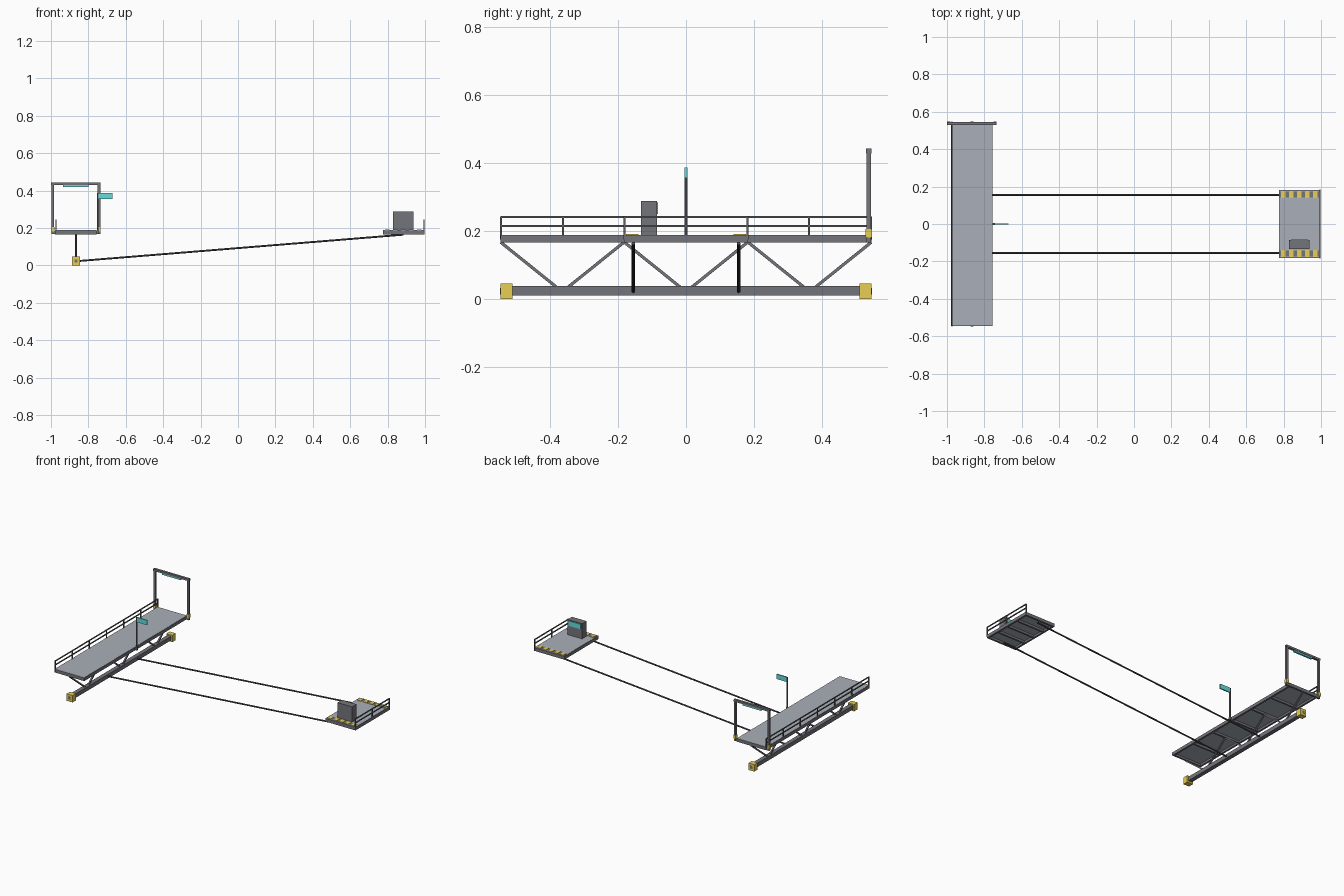
import bpy
from mathutils import Vector

cube = bpy.data.objects.get("Cube")
if cube:
    bpy.data.objects.remove(cube, do_unlink=True)


def material(name, r, g, b):
    m = bpy.data.materials.new(name)
    m.use_nodes = True
    m.diffuse_color = (r, g, b, 1)
    bsdf = next(n for n in m.node_tree.nodes if n.type == 'BSDF_PRINCIPLED')
    bsdf.inputs["Base Color"].default_value = (r, g, b, 1)
    return m


DECK = material("deck grey", 0.40, 0.43, 0.48)
STEEL = material("steel grey", 0.175, 0.175, 0.20)
RAIL = material("rail grey", 0.12, 0.12, 0.13)
CABLE = material("cable grey", 0.08, 0.08, 0.085)
YELLOW = material("safety yellow", 0.80, 0.62, 0.09)
TEAL = material("signal teal", 0.13, 0.72, 0.72)


def box(name, mat, x, y, z):
    """Box spanning the given (low, high) ranges."""
    bpy.ops.mesh.primitive_cube_add(size=1)
    ob = bpy.context.object
    ob.name = name
    ob.data.materials.append(mat)
    for v in ob.data.vertices:
        v.co = [lo + (c + 0.5) * (hi - lo) for c, (lo, hi) in zip(v.co, (x, y, z))]


def bar(name, mat, a, b, width):
    """Square bar between two points."""
    a, b = Vector(a), Vector(b)
    bpy.ops.mesh.primitive_cube_add(size=1, location=(a + b) / 2)
    ob = bpy.context.object
    ob.name = name
    ob.data.materials.append(mat)
    ob.rotation_euler = (b - a).to_track_quat('Z', 'Y').to_euler()
    ob.scale = (width, width, (b - a).length)


def rod(name, mat, a, b, radius):
    """Round rod between two points."""
    a, b = Vector(a), Vector(b)
    bpy.ops.mesh.primitive_cylinder_add(vertices=10, radius=radius,
                                        depth=(b - a).length, location=(a + b) / 2)
    ob = bpy.context.object
    ob.name = name
    ob.data.materials.append(mat)
    ob.rotation_euler = (b - a).to_track_quat('Z', 'Y').to_euler()
    bpy.ops.object.shade_smooth_by_angle()


def platform(name, x0, x1, half, ribs):
    """Deck plate on a steel frame with cross ribs underneath."""
    low, mid, top = 0.166, 0.18, 0.188
    box(name + "_plate", DECK, (x0 + 0.002, x1 - 0.002), (-half + 0.002, half - 0.002), (mid, top))
    t = 0.012
    for side, x in (("right", x0), ("left", x1 - t)):
        box(f"{name}_{side}_beam", STEEL, (x, x + t), (-half, half), (low, top - 0.001))
    for i in range(ribs):
        y = -half + (2 * half - t) * i / (ribs - 1)
        end = i in (0, ribs - 1)
        box(f"{name}_rib_{i}", STEEL, (x0, x1), (y, y + t), (low, top - 0.001 if end else mid))


def railing(name, x, half, posts):
    """Two-rail handrail along y."""
    for i in range(posts):
        y = -half + 2 * half * i / (posts - 1)
        bar(f"{name}_post_{i}", RAIL, (x, y, 0.175), (x, y, 0.243), 0.006)
    for label, z in (("mid", 0.215), ("top", 0.241)):
        bar(f"{name}_{label}_rail", RAIL, (x, -half, z), (x, half, z), 0.006)


# Long platform and its railing
platform("long_deck", -0.978, -0.757, 0.546, 7)
railing("long_deck_railing", -0.974, 0.544, 7)

# Lower beam with yellow end blocks
BX = -0.866
box("lower_beam", STEEL, (BX - 0.014, BX + 0.014), (-0.512, 0.512), (0.011, 0.038))
for label, s in (("front", -1), ("back", 1)):
    ya, yb = sorted((s * 0.51, s * 0.546))
    box(f"{label}_end_block", YELLOW, (BX - 0.022, BX + 0.022), (ya, yb), (0, 0.046))
    ya, yb = sorted((s * 0.546, s * 0.5475))
    box(f"{label}_block_plate", STEEL, (BX - 0.009, BX + 0.009), (ya, yb), (0.014, 0.032))

# Zigzag truss between the beam and the long platform
BAY = 0.364
for i in (-1, 0, 1):
    for s in (-1, 1):
        bar("truss_brace", STEEL, (BX, i * BAY + s * 0.018, 0.036),
            (BX, i * BAY + s * 0.181, 0.167), 0.009)

# Portal frame at the back end
PY, PL, PR = (0.531, 0.545), -0.991, -0.743
for label, x in (("right", PL), ("left", PR)):
    box(f"portal_{label}_post", STEEL, (x - 0.007, x + 0.007), PY, (0.167, 0.432))
    box(f"portal_{label}_shoe", YELLOW, (x - 0.009, x + 0.009), (0.528, 0.548), (0.181, 0.206))
box("portal_top_bar", STEEL, (PL - 0.008, PR + 0.008), (0.53, 0.546), (0.429, 0.443))
box("portal_sill", STEEL, (PL, PR), (0.532, 0.544), (0.167, 0.18))
box("portal_light", TEAL, (-0.936, -0.798), (0.532, 0.544), (0.419, 0.43))

# Signal mast with its flag
rod("mast", STEEL, (-0.75, 0, 0.17), (-0.75, 0, 0.387), 0.005)
box("mast_bracket", STEEL, (-0.76, -0.744), (-0.006, 0.006), (0.168, 0.186))
box("mast_flag", TEAL, (-0.747, -0.672), (-0.004, 0.004), (0.356, 0.388))

# Two guide cables
for label, y in (("front", -0.155), ("back", 0.155)):
    rod(f"{label}_cable", CABLE, (BX, y, 0.022), (0.885, y, 0.164), 0.005)

# Short platform with railing and striped edges
platform("short_deck", 0.774, 0.998, 0.182, 5)
railing("short_deck_railing", 0.995, 0.181, 3)
for label, y in (("front", -0.158), ("back", 0.158)):
    box(f"{label}_stripe_base", STEEL, (0.778, 0.988), (y - 0.017, y + 0.017), (0.187, 0.1886))
    for i in range(5):
        x = 0.884 + (i - 2) * 0.043
        box(f"{label}_stripe_{i}", YELLOW, (x - 0.012, x + 0.012), (y - 0.018, y + 0.018), (0.187, 0.191))

# Control console
box("console", STEEL, (0.83, 0.938), (-0.133, -0.086), (0.187, 0.289))
box("console_screen", TEAL, (0.839, 0.929), (-0.086, -0.082), (0.251, 0.284))
